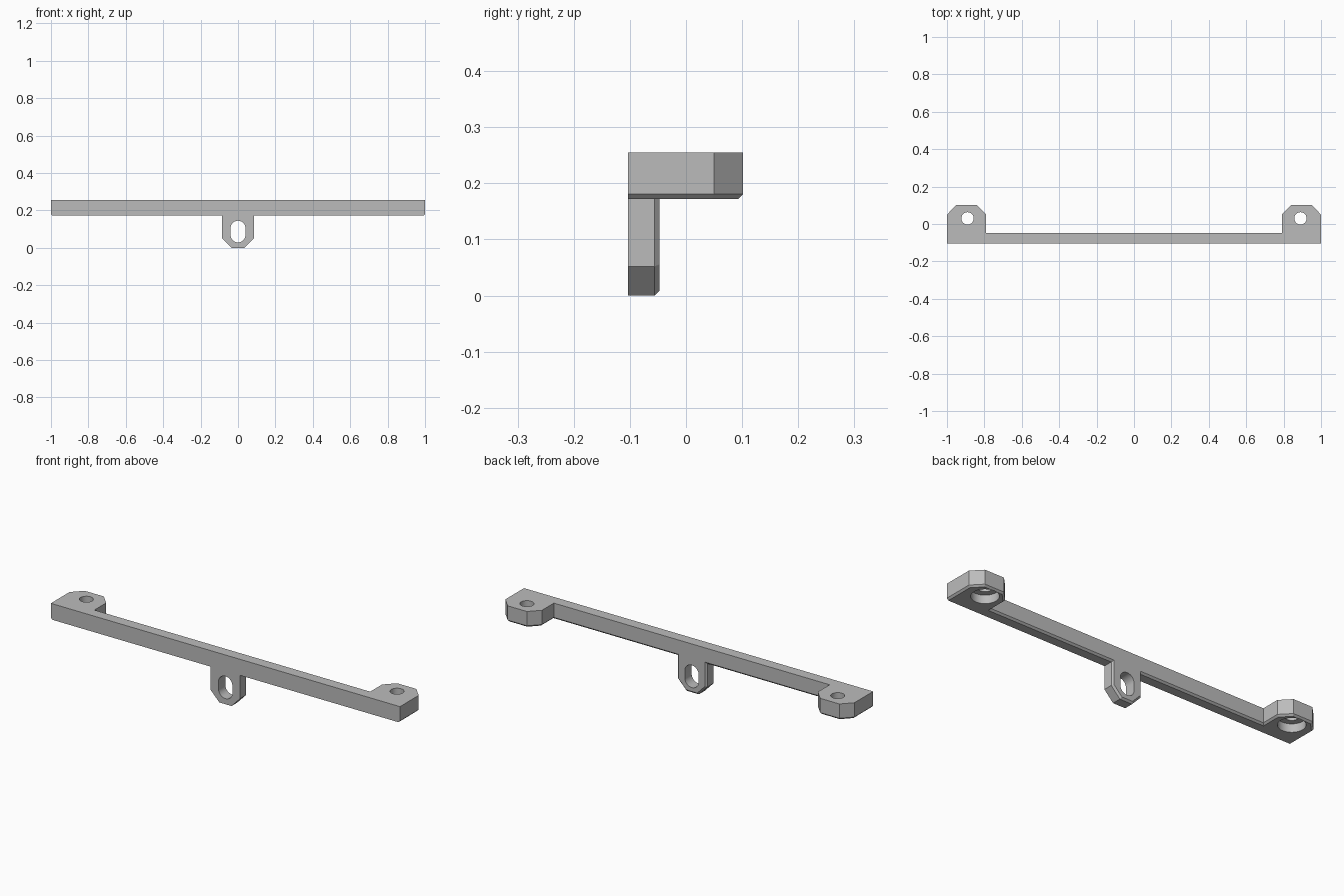
import bpy, bmesh, math
from mathutils import Vector, Matrix

if "Cube" in bpy.data.objects:
    bpy.data.objects.remove(bpy.data.objects["Cube"], do_unlink=True)

grey = bpy.data.materials.new("plain grey")
grey.use_nodes = True
grey.diffuse_color = (0.5, 0.5, 0.5, 1)
grey.node_tree.nodes["Principled BSDF"].inputs["Base Color"].default_value = (0.5, 0.5, 0.5, 1)

FRONT, BACK = -0.103, -0.047
TOP, BASE, CHAMFER = 0.255, 0.172, 0.009


def inset(points, sharp_edges):
    """Offset a counter-clockwise outline inward, leaving the sharp edges in place."""
    count = len(points)
    lines = []
    for i in range(count):
        a, b = Vector(points[i]), Vector(points[(i + 1) % count])
        d = (b - a).normalized()
        shift = 0 if i in sharp_edges else CHAMFER
        lines.append((a + Vector((-d.y, d.x)) * shift, d))
    result = []
    for i in range(count):
        (p, d), (q, e) = lines[i - 1], lines[i]
        t = (q - p).cross(e) / d.cross(e)
        result.append(p + d * t)
    return result


def solid(name, layers, place):
    """Skin a stack of matching outlines, each given as (outline, depth)."""
    bm = bmesh.new()
    rings = [[bm.verts.new(place(p[0], p[1], depth)) for p in outline]
             for outline, depth in layers]
    bm.faces.new(rings[0])
    bm.faces.new(rings[-1])
    for low, high in zip(rings, rings[1:]):
        for i in range(len(low)):
            j = (i + 1) % len(low)
            bm.faces.new((low[i], low[j], high[j], high[i]))
    bmesh.ops.recalc_face_normals(bm, faces=bm.faces)
    mesh = bpy.data.meshes.new(name)
    bm.to_mesh(mesh)
    bm.free()
    mesh.materials.append(grey)
    obj = bpy.data.objects.new(name, mesh)
    bpy.context.collection.objects.link(obj)
    return obj


def flat(x, y, depth):
    return (x, y, depth)


def upright(x, z, depth):
    return (x, depth, z)


def circle(cx, cy, r, n=40):
    return [(cx + r * math.cos(2 * math.pi * i / n), cy + r * math.sin(2 * math.pi * i / n))
            for i in range(n)]


def cut(target, cutter):
    mod = target.modifiers.new("hole", "BOOLEAN")
    mod.operation, mod.solver, mod.object = "DIFFERENCE", "EXACT", cutter
    bpy.context.view_layer.objects.active = target
    bpy.ops.object.modifier_apply(modifier=mod.name)
    bpy.data.objects.remove(cutter, do_unlink=True)


# Long bar with a cornered ear at each end; bottom edge chamfered except at the front
right_half = [(1, FRONT), (1, 0.05), (0.95, 0.102), (0.84, 0.102), (0.79, 0.05), (0.79, BACK)]
outline = right_half + [(-x, y) for x, y in reversed(right_half)]
bar = solid("mounting_bar", [(inset(outline, {len(outline) - 1}), BASE),
                             (outline, BASE + CHAMFER), (outline, TOP)], flat)

# Screw holes with wide recesses underneath
for side in (-1, 1):
    for r, low, high in ((0.033, 0.1, 0.3), (0.064, 0.1, 0.215)):
        hole = circle(side * 0.89, 0.03, r)
        cut(bar, solid("hole_cutter", [(hole, low), (hole, high)], flat))

# Hanging tab with clipped corners; back edge chamfered except where it meets the bar
tab_top = BASE + CHAMFER
tab_outline = [(-0.035, 0), (0.035, 0), (0.085, 0.052), (0.085, tab_top),
               (-0.085, tab_top), (-0.085, 0.052)]
tab = solid("hanging_tab", [(tab_outline, FRONT), (tab_outline, BACK - CHAMFER),
                            (inset(tab_outline, {3}), BACK)], upright)

# Tall rounded slot through the tab
slot = [(x, z + math.copysign(0.018, z - 0.087)) for x, z in circle(0, 0.087, 0.04, 42)]
cut(tab, solid("slot_cutter", [(slot, -0.2), (slot, 0.1)], upright))

for obj in (bar, tab):
    bpy.ops.object.select_all(action="DESELECT")
    obj.select_set(True)
    bpy.context.view_layer.objects.active = obj
    bpy.ops.object.shade_smooth_by_angle(angle=math.radians(20))
